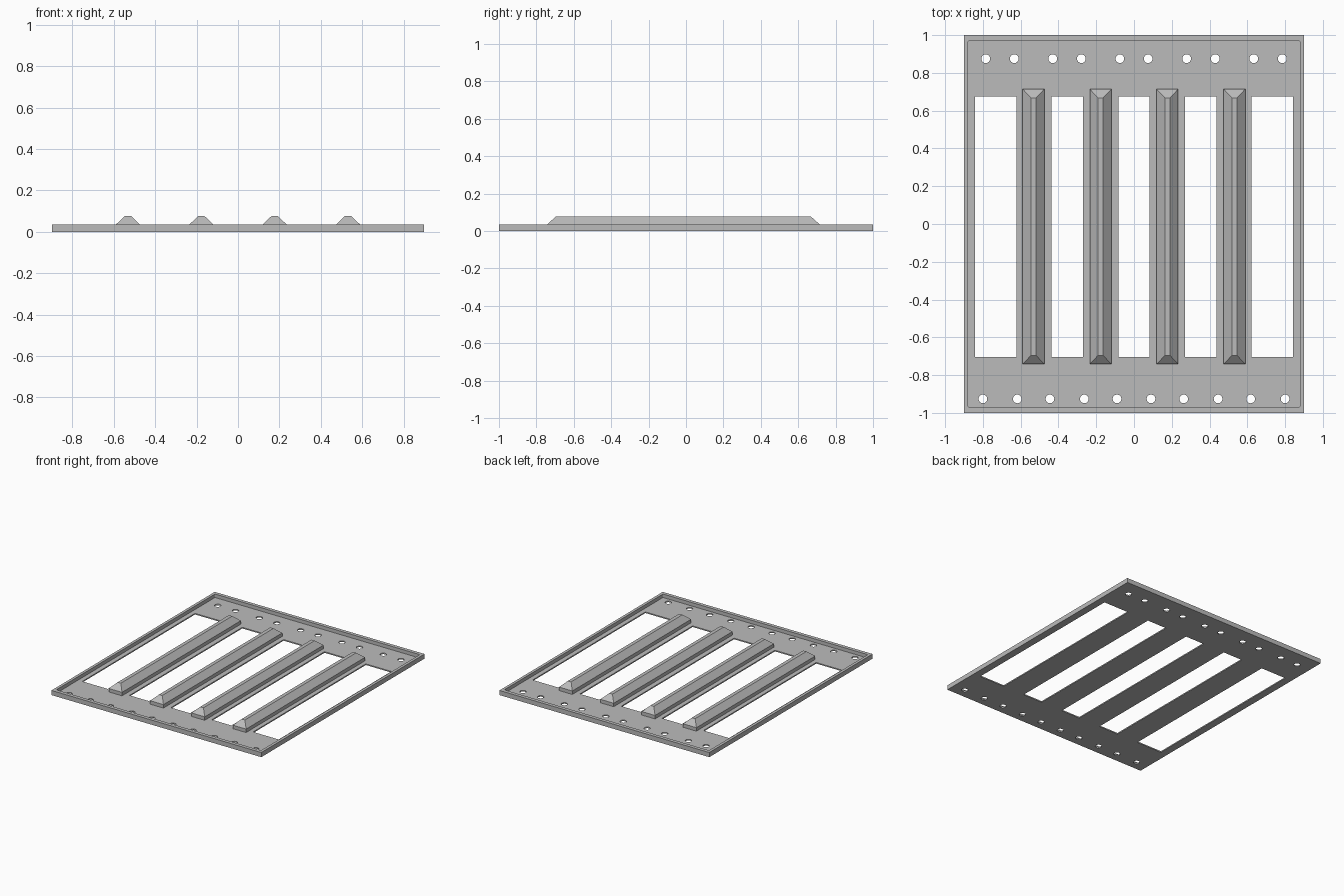
import bpy, bmesh
from mathutils import Matrix, Vector

cube = bpy.data.objects.get("Cube")
if cube:
    bpy.data.objects.remove(cube, do_unlink=True)

RIM_TOP, FLOOR_TOP, BAR_TOP = 0.036, 0.009, 0.077

steel = bpy.data.materials.new("plain grey")
steel.use_nodes = True
grey = (0.5, 0.5, 0.5, 1)
steel.diffuse_color = grey
steel.node_tree.nodes["Principled BSDF"].inputs["Base Color"].default_value = grey


def add_box(bm, x0, x1, y0, y1, z0, z1):
    size = Vector((x1 - x0, y1 - y0, z1 - z0))
    mid = Vector((x0 + x1, y0 + y1, z0 + z1)) / 2
    matrix = Matrix.Translation(mid) @ Matrix.Diagonal(size).to_4x4()
    return bmesh.ops.create_cube(bm, size=1, matrix=matrix)["verts"]


def make_object(name, bm):
    mesh = bpy.data.meshes.new(name)
    bm.to_mesh(mesh)
    bm.free()
    mesh.materials.append(steel)
    obj = bpy.data.objects.new(name, mesh)
    bpy.context.collection.objects.link(obj)
    return obj


def cut(target, cutter):
    cutter.hide_render = True
    mod = target.modifiers.new("cut", "BOOLEAN")
    mod.operation, mod.solver, mod.object = "DIFFERENCE", "EXACT", cutter
    bpy.context.view_layer.objects.active = target
    bpy.ops.object.modifier_apply(modifier=mod.name)
    bpy.data.objects.remove(cutter, do_unlink=True)


# Tray: a thin plate with a raised rim
bm = bmesh.new()
add_box(bm, -0.9, 0.9, -1, 1, 0, RIM_TOP)
tray = make_object("tray", bm)

# Pocket inside the rim, with slightly rounded corners
bm = bmesh.new()
add_box(bm, -0.878, 0.878, -0.972, 0.972, FLOOR_TOP, 0.1)
corners = [e for e in bm.edges if abs(e.verts[0].co.z - e.verts[1].co.z) > 0.01]
bmesh.ops.bevel(bm, geom=corners, offset=0.008, segments=3, affect="EDGES", profile=0.5)
cut(tray, make_object("pocket_cutter", bm))

# Slots and the two rows of round holes
bm = bmesh.new()
for x0, x1 in ((-0.842, -0.623), (-0.437, -0.269), (-0.082, 0.082),
               (0.269, 0.437), (0.623, 0.842)):
    add_box(bm, x0, x1, -0.705, 0.676, -0.1, 0.1)
rows = {0.875: (0.075, 0.279, 0.43, 0.634, 0.785),
        -0.926: (0.09, 0.263, 0.445, 0.618, 0.8)}
for y, columns in rows.items():
    for x in columns:
        for side in (-1, 1):
            bmesh.ops.create_cone(bm, cap_ends=True, segments=24, radius1=0.023,
                                  radius2=0.023, depth=0.2,
                                  matrix=Matrix.Translation((side * x, y, 0)))
cut(tray, make_object("opening_cutter", bm))

# Bars: upright lower walls, then sloped sides and ends up to a narrow flat ridge
for number, x in enumerate((-0.532, -0.177, 0.177, 0.532), 1):
    bm = bmesh.new()
    add_box(bm, x - 0.057, x + 0.057, -0.742, 0.714, FLOOR_TOP - 0.004, RIM_TOP)
    top = max(bm.faces, key=lambda f: f.calc_center_median().z)
    ridge = bmesh.ops.extrude_discrete_faces(bm, faces=[top])["faces"][0]
    for v in ridge.verts:
        v.co.x += 0.043 if v.co.x < x else -0.043
        v.co.y += 0.046 if v.co.y < 0 else -0.046
        v.co.z = BAR_TOP
    make_object(f"bar_{number}", bm)
